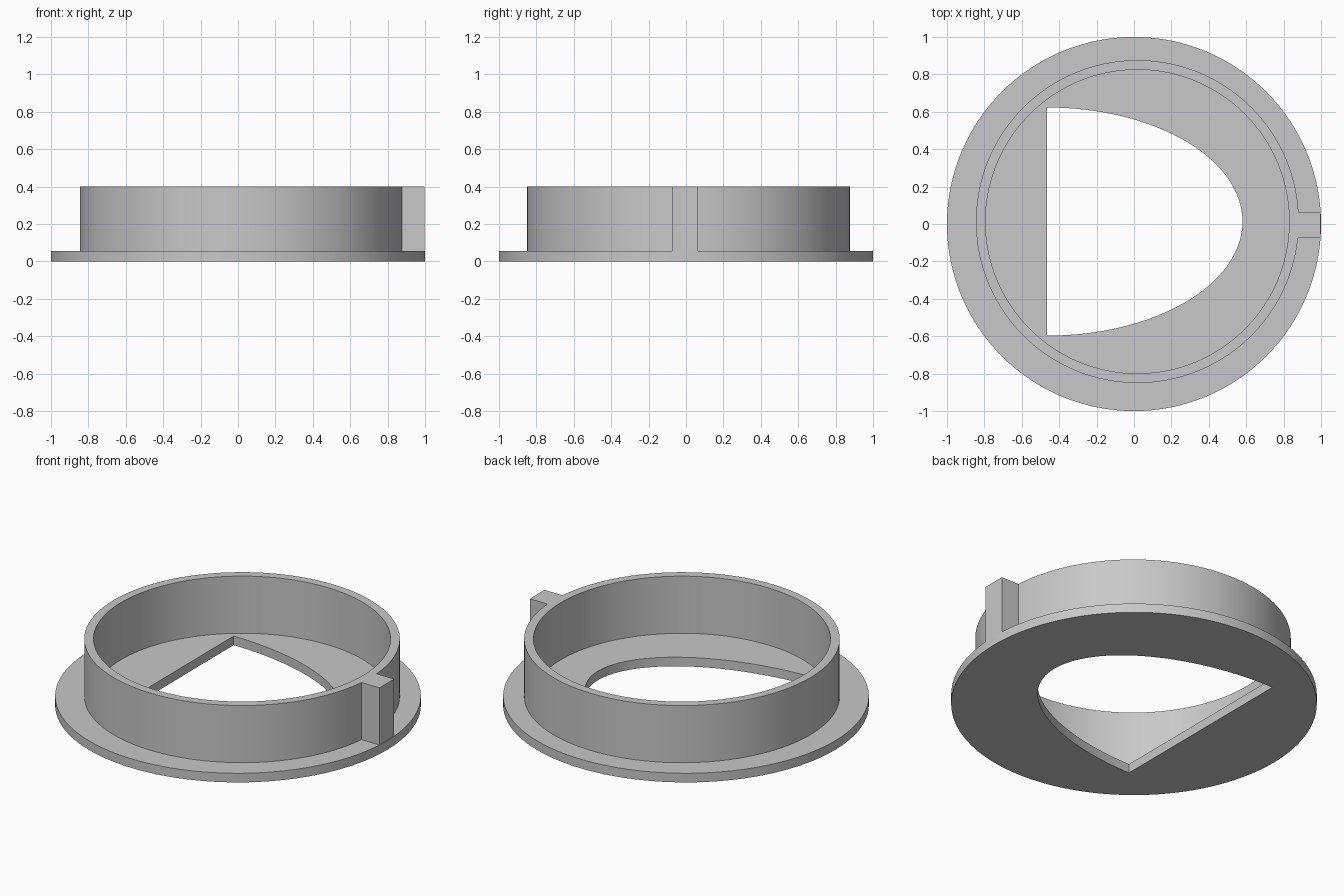
import bpy, bmesh
from math import sin, cos, asin, pi

cube = bpy.data.objects.get("Cube")
if cube:
    bpy.data.objects.remove(cube, do_unlink=True)

grey = bpy.data.materials.new("light grey")
grey.use_nodes = True
grey.diffuse_color = (0.58, 0.58, 0.58, 1)
grey.node_tree.nodes["Principled BSDF"].inputs["Base Color"].default_value = grey.diffuse_color


def arc(cx, cy, rx, ry, start=0.0, end=2 * pi, steps=128, closed=True):
    """Points on an elliptical arc; a closed arc leaves out its repeated end."""
    count = steps if closed else steps + 1
    angles = [start + (end - start) * i / steps for i in range(count)]
    return [(cx + rx * cos(a), cy + ry * sin(a)) for a in angles]


def extrude_outlines(name, outlines, bottom, top):
    """Fill the area between the outlines and raise it to a solid."""
    bm = bmesh.new()
    edges = []
    for outline in outlines:
        verts = [bm.verts.new((x, y, bottom)) for x, y in outline]
        edges += [bm.edges.new((v, verts[i - 1])) for i, v in enumerate(verts)]
    bmesh.ops.triangle_fill(bm, use_beauty=True, edges=edges, normal=(0, 0, 1))
    raised = bmesh.ops.extrude_face_region(bm, geom=bm.faces[:], use_keep_orig=True)
    moved = [g for g in raised["geom"] if isinstance(g, bmesh.types.BMVert)]
    bmesh.ops.translate(bm, verts=moved, vec=(0, 0, top - bottom))
    bmesh.ops.recalc_face_normals(bm, faces=bm.faces[:])
    mesh = bpy.data.meshes.new(name)
    bm.to_mesh(mesh)
    bm.free()
    mesh.materials.append(grey)
    obj = bpy.data.objects.new(name, mesh)
    bpy.context.collection.objects.link(obj)
    bpy.ops.object.select_all(action="DESELECT")
    obj.select_set(True)
    bpy.context.view_layer.objects.active = obj
    bpy.ops.object.shade_smooth_by_angle(angle=pi / 6)
    return obj


FLANGE_TOP, RING_TOP = 0.055, 0.4
CX, CY = 0.018, 0.013
OUTER, INNER = 0.863, 0.812

# Round flange with a half-ellipse opening
opening = arc(-0.465, CY, 1.045, 0.61, -pi / 2, pi / 2, 64, closed=False)
extrude_outlines("flange", [arc(0, 0, 1, 1), opening], 0, FLANGE_TOP)

# Upright ring whose outer outline runs out into the locating key
key_left, key_right, key_end = 0.065, -0.075, 0.997
wall = arc(CX, CY, OUTER, OUTER, asin((key_left - CY) / OUTER),
           2 * pi + asin((key_right - CY) / OUTER), closed=False)
wall += [(key_end, key_right), (key_end, key_left)]
extrude_outlines("ring_with_key", [wall, arc(CX, CY, INNER, INNER)], FLANGE_TOP, RING_TOP)
